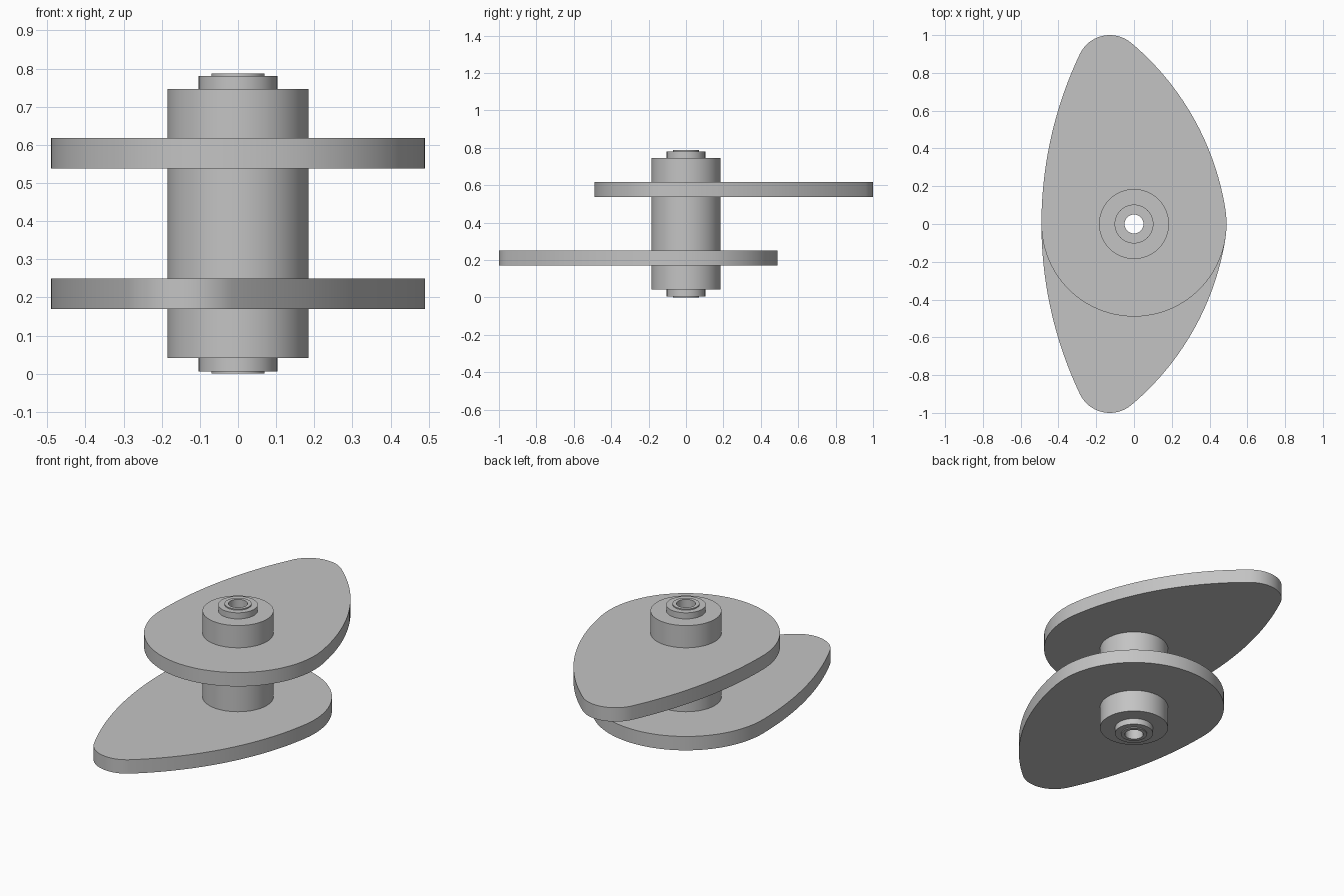
import bpy, bmesh, math
from mathutils import Vector

cube = bpy.data.objects.get("Cube")
if cube:
    bpy.data.objects.remove(cube, do_unlink=True)

steel = bpy.data.materials.new("grey steel")
steel.use_nodes = True
GREY = (0.55, 0.55, 0.55, 1)
steel.diffuse_color = GREY
steel.node_tree.nodes["Principled BSDF"].inputs["Base Color"].default_value = GREY

SHAFT_R, BASE_R, NOSE_R = 0.185, 0.49, 0.176
NOSE = Vector((-0.128, 1 - NOSE_R))


def finish(name, bm):
    bmesh.ops.recalc_face_normals(bm, faces=bm.faces)
    mesh = bpy.data.meshes.new(name)
    bm.to_mesh(mesh)
    bm.free()
    mesh.materials.append(steel)
    obj = bpy.data.objects.new(name, mesh)
    bpy.context.collection.objects.link(obj)
    bpy.ops.object.select_all(action="DESELECT")
    obj.select_set(True)
    bpy.context.view_layer.objects.active = obj
    bpy.ops.object.shade_smooth_by_angle(angle=math.radians(30))
    return obj


def sweep(bm, rings):
    """Join closed rings of points into a closed tube of quads."""
    loops = [[bm.verts.new(p) for p in ring] for ring in rings]
    for a, b in zip(loops, loops[1:] + loops[:1]):
        n = len(a)
        for i in range(n):
            j = (i + 1) % n
            bm.faces.new((a[i], a[j], b[j], b[i]))


def arc(center, radius, start, end, steps):
    """Arc points, without the end point."""
    angles = [start + (end - start) * i / steps for i in range(steps)]
    return [center + radius * Vector((math.cos(t), math.sin(t))) for t in angles]


def flank(angle):
    """Circle tangent to the base circle at this angle and to the nose circle."""
    u = Vector((math.cos(angle), math.sin(angle)))
    d = NOSE.dot(u)
    r = (NOSE.length_squared + BASE_R**2 - NOSE_R**2 - 2 * BASE_R * d) / (2 * (BASE_R - NOSE_R - d))
    center = -(r - BASE_R) * u
    to_nose = NOSE - center
    return center, r, math.atan2(to_nose.y, to_nose.x)


def cam_outline():
    right_start = math.radians(9)
    rc, rr, r_end = flank(right_start)
    lc, lr, l_start = flank(math.pi)
    return (arc(rc, rr, right_start, r_end, 28)
            + arc(NOSE, NOSE_R, r_end, l_start, 20)
            + arc(lc, lr, l_start, math.pi, 24)
            + arc(Vector((0, 0)), BASE_R, math.pi, 2 * math.pi + right_start, 48))


def cam(name, z0, z1, side):
    outer = [Vector((p.x, p.y * side)) for p in cam_outline()]
    inner = [p.normalized() * SHAFT_R for p in outer]
    bm = bmesh.new()
    sweep(bm, [[(p.x, p.y, z) for p in ring]
               for ring, z in ((inner, z0), (outer, z0), (outer, z1), (inner, z1))])
    finish(name, bm)


# Hollow stepped shaft: bore, end lips, collars and body
half = [(0.05, 0), (0.07, 0), (0.07, 0.006), (0.103, 0.006),
        (0.103, 0.041), (SHAFT_R, 0.041)]
HEIGHT = 0.787
profile = half + [(r, HEIGHT - z) for r, z in reversed(half)]
bm = bmesh.new()
sweep(bm, [[(p.x, p.y, z) for p in arc(Vector((0, 0)), r, 0, 2 * math.pi, 64)]
           for r, z in profile])
finish("hollow_shaft", bm)

# Two opposed cams
cam("lower_cam", 0.17, 0.25, -1)
cam("upper_cam", 0.538, 0.618, 1)
